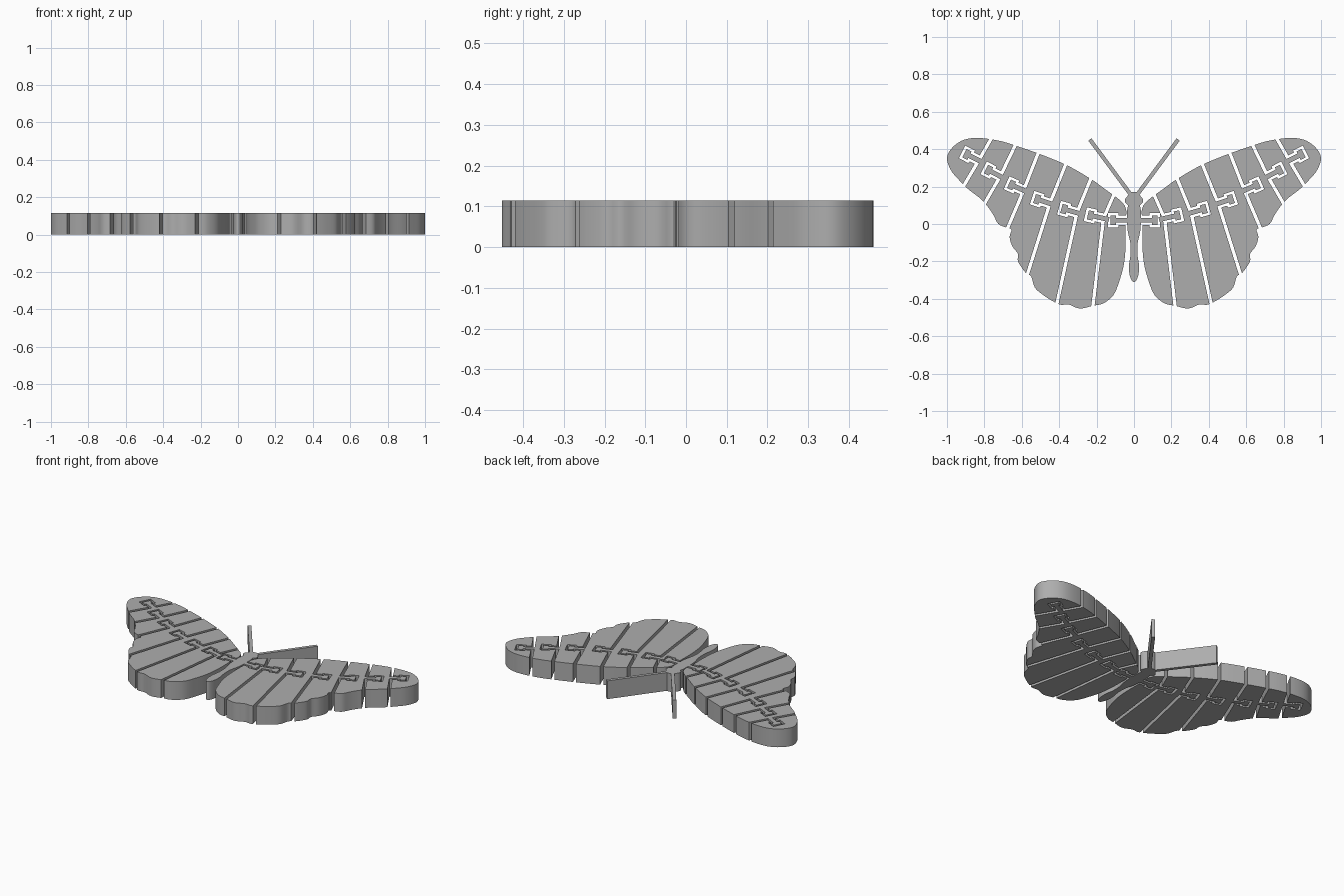
import bpy
import bmesh
import math
from mathutils import Vector, Matrix

if "Cube" in bpy.data.objects:
    bpy.data.objects.remove(bpy.data.objects["Cube"], do_unlink=True)

HEIGHT = 0.115
SLOT = 0.018

grey = bpy.data.materials.new("plain grey")
grey.use_nodes = True
grey.diffuse_color = (0.42, 0.42, 0.42, 1)
grey.node_tree.nodes["Principled BSDF"].inputs["Base Color"].default_value = grey.diffuse_color


def prism(name, pts, overshoot=0.0):
    """Extrude a flat outline to the full thickness."""
    bm = bmesh.new()
    face = bm.faces.new([bm.verts.new((p[0], p[1], -overshoot)) for p in pts])
    ext = bmesh.ops.extrude_face_region(bm, geom=[face])
    top = [v for v in ext["geom"] if isinstance(v, bmesh.types.BMVert)]
    bmesh.ops.translate(bm, verts=top, vec=(0, 0, HEIGHT + 2 * overshoot))
    bmesh.ops.recalc_face_normals(bm, faces=bm.faces)
    mesh = bpy.data.meshes.new(name)
    bm.to_mesh(mesh)
    bm.free()
    mesh.materials.append(grey)
    obj = bpy.data.objects.new(name, mesh)
    bpy.context.collection.objects.link(obj)
    return obj


def combine(target, other, operation):
    """Apply a boolean and discard the helper."""
    mod = target.modifiers.new("bool", "BOOLEAN")
    mod.operation = operation
    mod.solver = "EXACT"
    mod.object = other
    dg = bpy.context.evaluated_depsgraph_get()
    mesh = bpy.data.meshes.new_from_object(target.evaluated_get(dg))
    target.modifiers.clear()
    target.data = mesh
    bpy.data.objects.remove(other, do_unlink=True)


def smooth_path(pts, steps=4):
    """Closed Catmull-Rom curve through the points."""
    out = []
    n = len(pts)
    for i in range(n):
        a, b, c, d = (Vector(pts[(i + k - 1) % n]) for k in range(4))
        for s in range(steps):
            t = s / steps
            out.append(0.5 * (2 * b + (c - a) * t + (2 * a - 5 * b + 4 * c - d) * t ** 2
                              + (3 * b - a - 3 * c + d) * t ** 3))
    return out


def strip(path, width):
    """Outline of a thick bent line."""
    p = [Vector(q) for q in path]
    left, right = [], []
    for i, q in enumerate(p):
        d = (p[min(i + 1, len(p) - 1)] - p[max(i - 1, 0)]).normalized()
        n = Vector((-d.y, d.x)) * width / 2
        left.append(q + n)
        right.append(q - n)
    return left + right[::-1]


def tee(origin, angle, start, neck, head_start, head_end, head):
    """Outline of a T-shaped hook pointing along the angle."""
    half = [(start, neck), (head_start, neck), (head_start, head), (head_end, head)]
    pts = half + [(x, -y) for x, y in reversed(half)]
    rot = Matrix.Rotation(math.radians(angle), 2)
    return [rot @ Vector(p) + Vector(origin) for p in pts]


def pocket(origin, angle):
    return prism("pocket_cutter", tee(origin, angle, -0.004, 0.026, 0.042, 0.1, 0.038), 0.05)


def hook(origin, angle):
    return prism("hook", tee(origin, angle, -0.03, 0.013, 0.056, 0.086, 0.025))


# Wing outline: leading edge, tip, scalloped trailing edge, inner edge
leading = [(0.05, 0.1), (0.16, 0.19), (0.23, 0.24), (0.35, 0.31), (0.48, 0.365),
           (0.62, 0.415), (0.72, 0.445), (0.83, 0.46), (0.91, 0.45), (0.97, 0.41),
           (1, 0.355), (0.98, 0.29), (0.94, 0.24), (0.885, 0.185), (0.82, 0.135),
           (0.78, 0.09), (0.75, 0.045), (0.725, 0), (0.68, -0.02)]
trailing = [(0.655, -0.03), (0.665, -0.07), (0.65, -0.12), (0.62, -0.16), (0.62, -0.2),
            (0.58, -0.26), (0.55, -0.28), (0.53, -0.34), (0.485, -0.38), (0.43, -0.415),
            (0.39, -0.432), (0.35, -0.43), (0.29, -0.452), (0.22, -0.437), (0.165, -0.425),
            (0.11, -0.38), (0.08, -0.31), (0.055, -0.22), (0.045, -0.12), (0.046, 0)]
wing = prism("wing", smooth_path(leading + trailing))

# Slots between segments: top, joint, bottom, hook angle
slots = [((0.767, 0.45), (0.83, 0.34), (0.91, 0.205), 27),
         ((0.64, 0.41), (0.715, 0.255), (0.805, 0.1), 27),
         ((0.52, 0.36), (0.59, 0.18), (0.675, -0.02), 24),
         ((0.377, 0.29), (0.45, 0.11), (0.57, -0.27), 18),
         ((0.24, 0.22), (0.305, 0.06), (0.41, -0.415), 16),
         ((0.115, 0.14), (0.163, 0.03), (0.22, -0.44), 13)]
for top, joint, bottom, angle in slots:
    t, j, b = Vector(top), Vector(joint), Vector(bottom)
    ends = [t + (t - j).normalized() * 0.06, j, b + (b - j).normalized() * 0.06]
    combine(wing, prism("slot_cutter", strip(ends, SLOT), 0.07), "DIFFERENCE")
    combine(wing, pocket(joint, angle), "DIFFERENCE")
body_joint = (0.04, 0.02)
combine(wing, pocket(body_joint, 0), "DIFFERENCE")

# Hooks joining each segment to the next one outward
for top, joint, bottom, angle in slots:
    combine(wing, hook(joint, angle), "UNION")

# Body: head, thorax and abdomen from half widths along y
profile = [(0.17, 0.016), (0.155, 0.03), (0.135, 0.046), (0.115, 0.047), (0.1, 0.032),
           (0.08, 0.036), (0.02, 0.037), (-0.04, 0.033), (-0.1, 0.02), (-0.16, 0.018),
           (-0.22, 0.027), (-0.27, 0.024), (-0.3, 0.013)]
outline = [(w, y) for y, w in profile] + [(0, -0.31)] + [(-w, y) for y, w in reversed(profile)]
body = prism("body", smooth_path(outline, 3))
combine(body, hook(body_joint, 0), "UNION")
combine(body, hook((-body_joint[0], body_joint[1]), 180), "UNION")

# Antennae
for side in (-1, 1):
    antenna = prism("antenna", strip([(side * 0.012, 0.15), (side * 0.236, 0.452)], 0.021))
    combine(body, antenna, "UNION")

# Split the wing into its segments
bpy.ops.object.select_all(action="DESELECT")
wing.select_set(True)
bpy.context.view_layer.objects.active = wing
bpy.ops.object.mode_set(mode="EDIT")
bpy.ops.mesh.select_all(action="SELECT")
bpy.ops.mesh.separate(type="LOOSE")
bpy.ops.object.mode_set(mode="OBJECT")
segments = [o for o in bpy.context.scene.objects if o.name.startswith("wing")]
segments.sort(key=lambda o: max(v.co.x for v in o.data.vertices))

# Mirror each segment to the other side
for i, seg in enumerate(segments, 1):
    seg.name = f"left_wing_segment_{i}"
    mesh = seg.data.copy()
    mesh.transform(Matrix.Scale(-1, 4, (1, 0, 0)))
    mesh.flip_normals()
    other = bpy.data.objects.new(f"right_wing_segment_{i}", mesh)
    bpy.context.collection.objects.link(other)

# Smooth the curved rims, keep edges sharp
bpy.ops.object.select_all(action="DESELECT")
for obj in bpy.context.scene.objects:
    if obj.type == "MESH" and ("wing" in obj.name or obj.name == "body"):
        obj.select_set(True)
bpy.context.view_layer.objects.active = body
bpy.ops.object.shade_smooth_by_angle(angle=math.radians(30))
